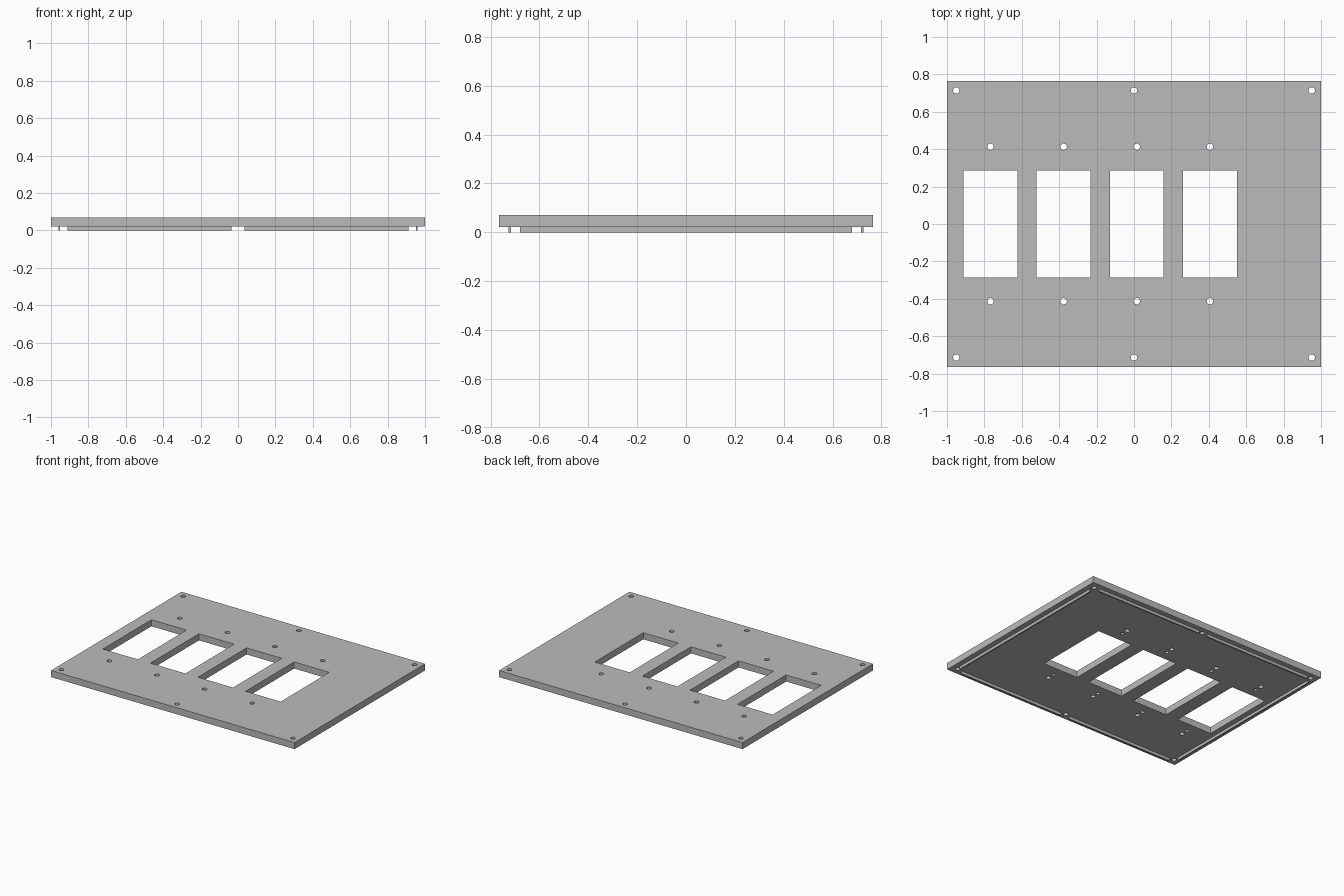
import bpy
import bmesh
from mathutils import Matrix, Vector

if "Cube" in bpy.data.objects:
    bpy.data.objects.remove(bpy.data.objects["Cube"], do_unlink=True)

BOTTOM, TOP = 0.021, 0.07
HALF_Y = 0.765

grey = bpy.data.materials.new("plain grey")
grey.use_nodes = True
grey.diffuse_color = (0.5, 0.5, 0.5, 1)
grey.node_tree.nodes["Principled BSDF"].inputs["Base Color"].default_value = (0.5, 0.5, 0.5, 1)


def add_box(bm, x0, x1, y0, y1, z0, z1):
    size = Vector((x1 - x0, y1 - y0, z1 - z0))
    middle = Vector((x0 + x1, y0 + y1, z0 + z1)) / 2
    bmesh.ops.create_cube(bm, size=1, matrix=Matrix.LocRotScale(middle, None, size))


def add_drill(bm, x, y, radius, z0, z1):
    bmesh.ops.create_cone(bm, cap_ends=True, segments=24, radius1=radius, radius2=radius,
                          depth=z1 - z0, matrix=Matrix.Translation((x, y, (z0 + z1) / 2)))


def make_object(name, bm):
    mesh = bpy.data.meshes.new(name)
    bm.to_mesh(mesh)
    bm.free()
    mesh.materials.append(grey)
    obj = bpy.data.objects.new(name, mesh)
    bpy.context.collection.objects.link(obj)
    return obj


# Flat panel
bm = bmesh.new()
add_box(bm, -1, 1, -HALF_Y, HALF_Y, BOTTOM, TOP)
panel = make_object("panel", bm)

# Cutter: four windows with screw holes and blind pilot holes, plus edge holes
bm = bmesh.new()
for i in range(4):
    x = -0.767 + 0.391 * i
    add_box(bm, x - 0.144, x + 0.144, -0.285, 0.285, -0.1, 0.2)
    for side in (-1, 1):
        add_drill(bm, x, side * 0.413, 0.017, -0.1, 0.2)
        add_drill(bm, x, side * 0.36, 0.013, -0.1, BOTTOM + 0.025)
for x in (-0.95, 0, 0.95):
    for side in (-1, 1):
        add_drill(bm, x, side * 0.714, 0.017, -0.1, 0.2)
cutter = make_object("panel_cutter", bm)
cutter.hide_render = True

cut = panel.modifiers.new("openings", "BOOLEAN")
cut.operation = "DIFFERENCE"
cut.solver = "EXACT"
cut.object = cutter
bpy.context.view_layer.objects.active = panel
bpy.ops.object.modifier_apply(modifier=cut.name)
bpy.data.objects.remove(cutter, do_unlink=True)

# Thin ribs under the rim, interrupted at the edge holes
bm = bmesh.new()
for side in (-1, 1):
    y0, y1 = sorted((side * 0.717, side * 0.727))
    add_box(bm, -0.912, -0.036, y0, y1, 0, BOTTOM)
    add_box(bm, 0.036, 0.912, y0, y1, 0, BOTTOM)
    x0, x1 = sorted((side * 0.951, side * 0.961))
    add_box(bm, x0, x1, -0.68, 0.68, 0, BOTTOM)
make_object("rim_ribs", bm)
